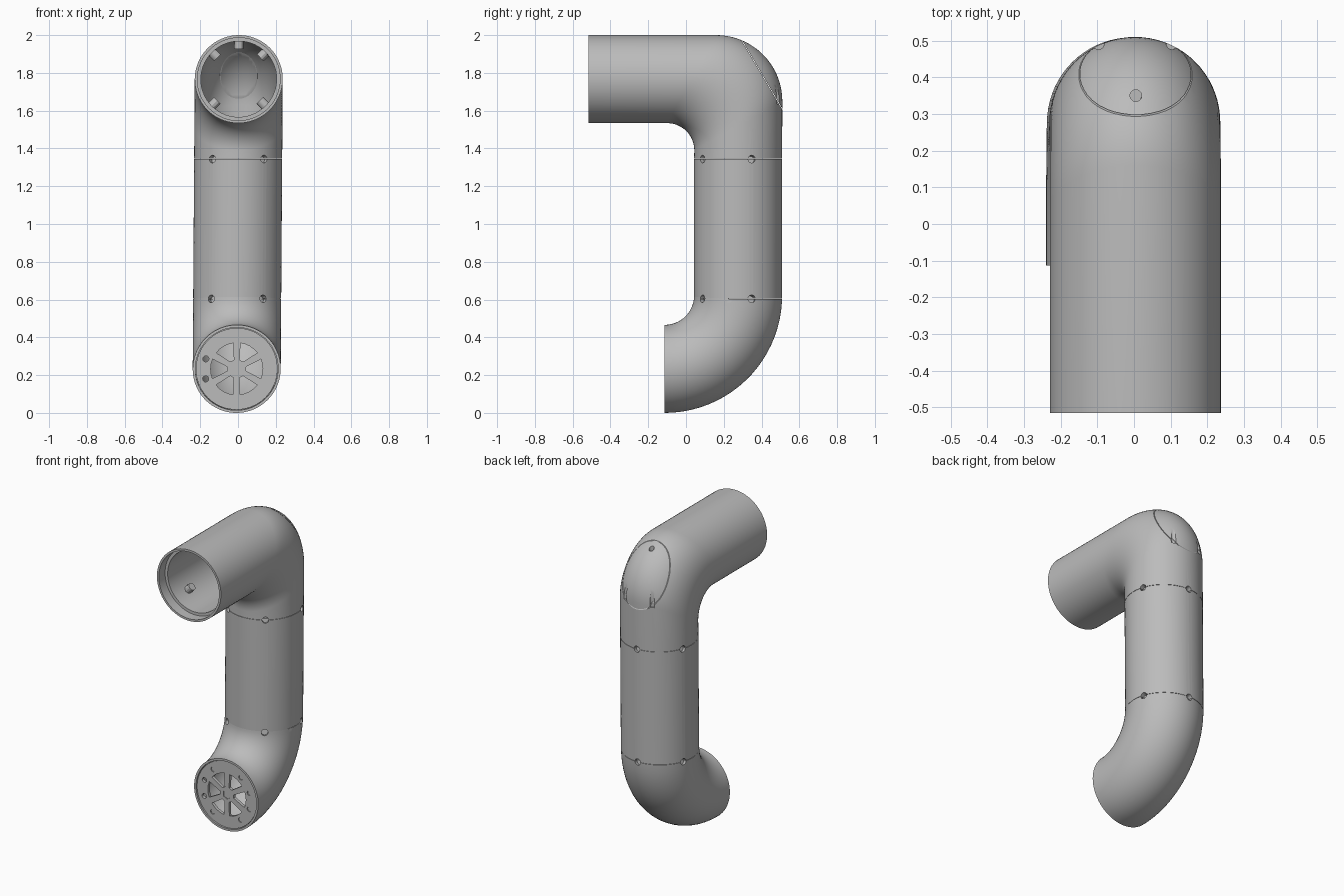
import bpy, bmesh, math
from mathutils import Vector, Matrix

cube = bpy.data.objects.get("Cube")
if cube:
    bpy.data.objects.remove(cube, do_unlink=True)

GREY = (0.5, 0.5, 0.5, 1)
grey = bpy.data.materials.new("plain grey")
grey.use_nodes = True
grey.diffuse_color = GREY
grey.node_tree.nodes["Principled BSDF"].inputs["Base Color"].default_value = GREY

R, SEG = 0.233, 72
LEG_Y, ARM_Z = 0.276, 1.767
BORE, LIP = 0.86, 0.94
SEAM_LOW, SEAM_HIGH = 0.605, 1.345
parts = []


def make(name, bm):
    bmesh.ops.recalc_face_normals(bm, faces=bm.faces)
    mesh = bpy.data.meshes.new(name)
    bm.to_mesh(mesh)
    bm.free()
    obj = bpy.data.objects.new(name, mesh)
    bpy.context.collection.objects.link(obj)
    mesh.materials.append(grey)
    return obj


def pipe(name, outside, inside):
    """Closed wall: sections run along the outside and back along the bore.
    A section is (near point, far point) in the yz plane and a scale."""
    bm = bmesh.new()
    rings = []
    for a, b, k in outside + inside[::-1]:
        c, h = (a + b) / 2, (b - a) / 2 * k
        ring = []
        for i in range(SEG):
            t = math.tau * i / SEG
            p = c + h * math.cos(t)
            ring.append(bm.verts.new((R * k * math.sin(t), p.x, p.y)))
        rings.append(ring)
    for j, r in enumerate(rings):
        q = rings[(j + 1) % len(rings)]
        for i in range(SEG):
            n = (i + 1) % SEG
            bm.faces.new((r[i], r[n], q[n], q[i]))
    obj = make(name, bm)
    parts.append(obj)
    return obj


def arm(y, k=1):
    return Vector((y, ARM_Z - R)), Vector((y, ARM_Z + R)), k


def leg(z, k=1):
    return Vector((LEG_Y - R, z)), Vector((LEG_Y + R, z)), k


def bend(k, c_in, r_in, c_out, r_out, a0, a1, steps=20):
    out = []
    for i in range(steps + 1):
        t = math.radians(a0 + (a1 - a0) * i / steps)
        d = Vector((math.cos(t), math.sin(t)))
        out.append((Vector(c_in) + d * r_in, Vector(c_out) + d * r_out, k))
    return out


def rod(bm, base, direction, radius, length, sides=20):
    d = Vector(direction).normalized()
    m = Matrix.Translation(Vector(base) + d * length / 2) @ d.to_track_quat('Z', 'Y').to_matrix().to_4x4()
    bmesh.ops.create_cone(bm, cap_ends=True, segments=sides, radius1=radius,
                          radius2=radius, depth=length, matrix=m)


def prism(bm, pts, y0, y1):
    face = bm.faces.new([bm.verts.new((x, y0, z)) for x, z in pts])
    new = bmesh.ops.extrude_face_region(bm, geom=[face])["geom"]
    bmesh.ops.translate(bm, vec=(0, y1 - y0, 0),
                        verts=[v for v in new if isinstance(v, bmesh.types.BMVert)])


def cut(obj, cutter):
    mod = obj.modifiers.new("cut", 'BOOLEAN')
    mod.operation, mod.solver, mod.object = 'DIFFERENCE', 'EXACT', cutter
    bpy.context.view_layer.objects.active = obj
    bpy.ops.object.modifier_apply(modifier=mod.name)


# Upper pipe: open arm, recessed mouth, tight rounded elbow
def elbow(k):
    return bend(k, (-0.1, 1.39), ARM_Z - R - 1.39, (0.16, 1.65), ARM_Z + R - 1.65, 90, 0)


upper = pipe("upper_elbow",
             [arm(-0.515)] + elbow(1) + [leg(SEAM_HIGH + 0.001)],
             [arm(-0.515, LIP), arm(-0.45, LIP), arm(-0.45, BORE)] + elbow(BORE)
             + [leg(SEAM_HIGH + 0.001, BORE)])

# Straight middle pipe
middle = pipe("middle_pipe",
              [leg(SEAM_HIGH - 0.001), leg(SEAM_LOW + 0.001)],
              [leg(SEAM_HIGH - 0.001, BORE), leg(SEAM_LOW + 0.001, BORE)])

# Lower pipe: wide elbow with a recessed mouth
C = (-0.113, 0.622)
R_IN, R_OUT = 0.156, 0.622


def sweep(k, a0, a1):
    return bend(k, C, R_IN, C, R_OUT, a0, a1)


lower = pipe("lower_elbow",
             [leg(SEAM_LOW - 0.001)] + sweep(1, -3, -90),
             [leg(SEAM_LOW - 0.001, BORE)] + sweep(BORE, -3, -85) + sweep(LIP, -85, -90))

# Screw pockets spaced evenly around both leg joints
bm = bmesh.new()
for z in (SEAM_LOW, SEAM_HIGH):
    for i in range(5):
        t = math.radians(36 + 72 * i)
        d = Vector((math.sin(t), -math.cos(t), 0))
        rod(bm, Vector((0, LEG_Y, z - 0.006)) + d * 0.208, d + Vector((0, 0, 0.2)), 0.02, 0.06)
pockets = make("screw_pocket_cutter", bm)
for obj in (upper, middle, lower):
    cut(obj, pockets)

# Rear cover: thin slanted seam and three screw slots
bm = bmesh.new()
slope = math.atan2(0.34, 0.2)
bmesh.ops.create_cube(bm, size=1, matrix=Matrix.Translation((0, 0.4, 1.795))
                      @ Matrix.Rotation(-slope, 4, 'X') @ Matrix.Diagonal((0.7, 0.7, 0.003, 1)))
seam = make("cover_seam_cutter", bm)
bm = bmesh.new()
for x in (-0.1, 0.1):
    rod(bm, (x, 0.491, 1.635), (0, 0, 1), 0.015, 0.3)
rod(bm, (0, 0.35, 1.915), (0, 0, 1), 0.016, 0.2)
slots = make("cover_slot_cutter", bm)
cut(upper, slots)
cut(upper, seam)

# Small bosses inside the arm
bm = bmesh.new()
for angle, y in ((45, 0.15), (90, 0.15), (135, 0.15), (225, -0.32), (315, -0.32)):
    t = math.radians(angle)
    d = Vector((math.cos(t), 0, math.sin(t)))
    rod(bm, Vector((0, y, ARM_Z)) + d * 0.16, d, 0.025, 0.055, 12)
parts.append(make("inner_bosses", bm))

# Vent plate: six wedge openings, hub and screw holes
MZ, FRONT, BACK = 0.233, -0.106, -0.086


def polar(r, deg):
    t = math.radians(deg)
    return r * math.cos(t), MZ + r * math.sin(t)


bm = bmesh.new()
rod(bm, (0, FRONT, MZ), (0, 1, 0), R * LIP - 0.003, BACK - FRONT, SEG)
plate = make("vent_plate", bm)
parts.append(plate)
bm = bmesh.new()
for a in range(0, 360, 60):
    arc = [polar(0.138, a + s) for s in (-22, -11, 0, 11, 22)]
    prism(bm, [polar(0.05, a - 12)] + arc + [polar(0.05, a + 12)], FRONT - 0.02, BACK + 0.02)
rod(bm, (0, FRONT - 0.02, MZ), (0, 1, 0), 0.03, 0.026, 6)
for a in range(18, 360, 36):
    if a not in (90, 270):
        x, z = polar(0.172, a)
        rod(bm, (x, FRONT - 0.02, z), (0, 1, 0), 0.016, 0.06 if a in (162, 198) else 0.026)
vents = make("vent_cutter", bm)
cut(plate, vents)

for cutter in (pockets, seam, slots, vents):
    bpy.data.objects.remove(cutter, do_unlink=True)

# Slight sideways lean, then smooth shading with sharp edges kept
bpy.ops.object.select_all(action='DESELECT')
for obj in parts:
    for v in obj.data.vertices:
        v.co.x += 0.007 * v.co.z - 0.0085
    obj.select_set(True)
bpy.context.view_layer.objects.active = upper
bpy.ops.object.shade_smooth_by_angle(angle=math.radians(30))
